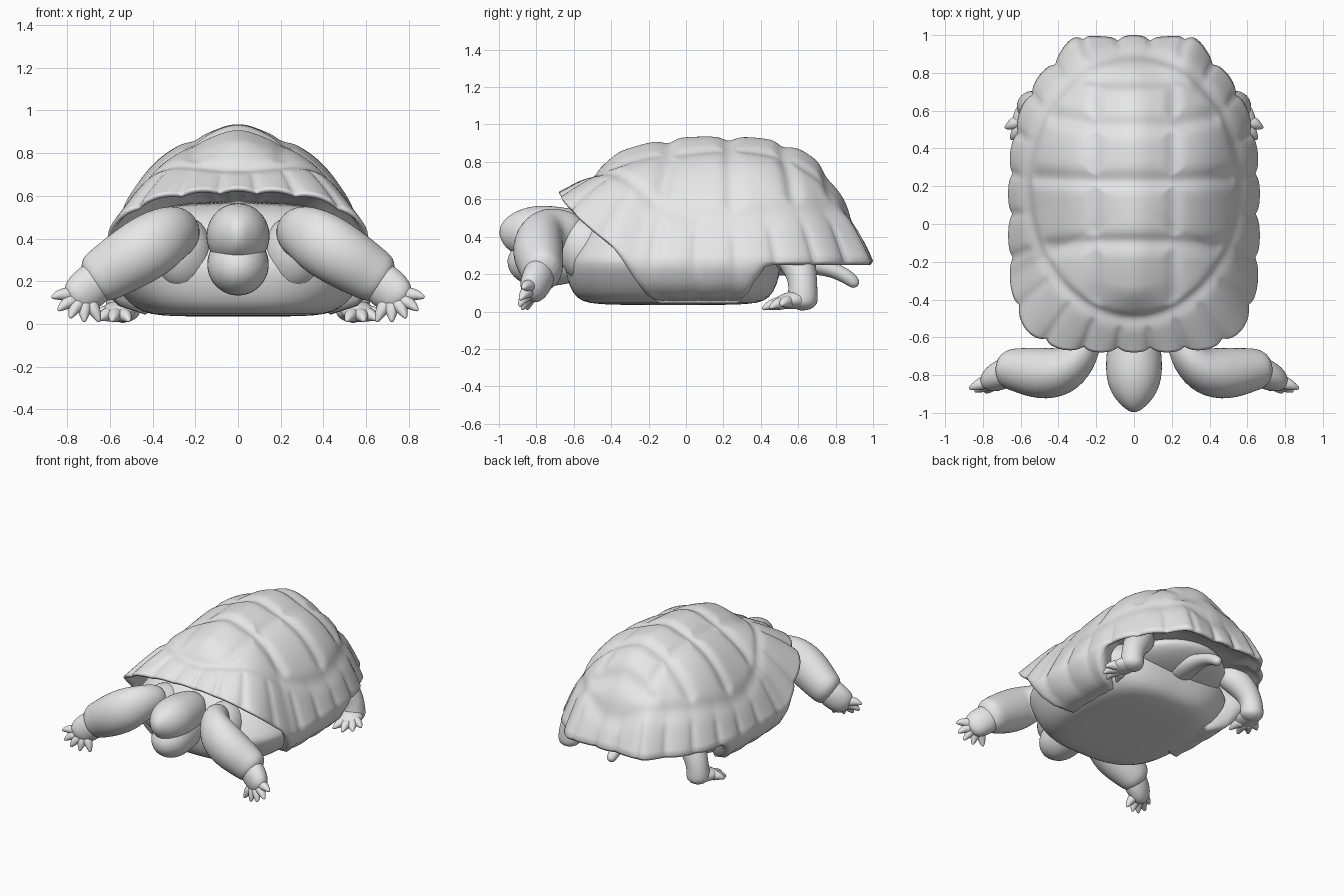
import bpy, bmesh
from math import sin, cos, pi, exp, hypot
from mathutils import Vector

cube = bpy.data.objects.get("Cube")
if cube:
    bpy.data.objects.remove(cube, do_unlink=True)

grey = bpy.data.materials.new("plain_grey")
grey.use_nodes = True
grey.diffuse_color = (0.8, 0.8, 0.8, 1)
grey.node_tree.nodes["Principled BSDF"].inputs["Base Color"].default_value = (0.8, 0.8, 0.8, 1)


def loft(name, rings, start, end, subdivide=0):
    """Skin closed rings of points, closing both ends on a pole."""
    bm = bmesh.new()
    loops = [[bm.verts.new(p) for p in ring] for ring in rings]
    n = len(loops[0])
    for lo, hi in zip(loops, loops[1:]):
        for i in range(n):
            j = (i + 1) % n
            bm.faces.new((lo[i], lo[j], hi[j], hi[i]))
    for loop, pole in ((loops[0], start), (loops[-1], end)):
        tip = bm.verts.new(pole)
        for i in range(n):
            bm.faces.new((loop[i], loop[(i + 1) % n], tip))
    bmesh.ops.recalc_face_normals(bm, faces=bm.faces)
    mesh = bpy.data.meshes.new(name)
    bm.to_mesh(mesh)
    bm.free()
    mesh.materials.append(grey)
    mesh.polygons.foreach_set("use_smooth", [True] * len(mesh.polygons))
    obj = bpy.data.objects.new(name, mesh)
    bpy.context.collection.objects.link(obj)
    if subdivide:
        mod = obj.modifiers.new("smooth", "SUBSURF")
        mod.levels = mod.render_levels = subdivide


def tube(name, path, side=1, up=(0, 0, 1), sides=12):
    """Limb through (x, y, z, half width, half depth) stations."""
    pts = [Vector((p[0] * side, p[1], p[2])) for p in path]
    rings = []
    for i, p in enumerate(pts):
        t = (pts[min(i + 1, len(pts) - 1)] - pts[max(i - 1, 0)]).normalized()
        u = t.cross(Vector(up)).normalized()
        v = u.cross(t)
        a, b = path[i][3] * 1.04, path[i][4] * 1.04
        rings.append([p + u * a * cos(k * 2 * pi / sides) + v * b * sin(k * 2 * pi / sides)
                      for k in range(sides)])
    first = pts[0] + (pts[0] - pts[1]).normalized() * path[0][3] * 0.5
    last = pts[-1] + (pts[-1] - pts[-2]).normalized() * path[-1][3] * 0.5
    loft(name, rings, first, last, 2)


def superellipse(a, n):
    r = (abs(cos(a)) ** n + abs(sin(a)) ** n) ** (-1 / n)
    return r * cos(a), r * sin(a)


def groove(d, width):
    return exp(-(d / width) ** 2)


def ramp(x, lo, hi):
    """Smooth step from 0 at lo to 1 at hi."""
    t = min(max((x - lo) / (hi - lo), 0), 1)
    return t * t * (3 - 2 * t)


# Upper shell: domed surface with puffed scutes inside an oval, and a scalloped margin
SEGMENTS, RINGS = 240, 64
CROSS_SEAMS = (-0.1, 0.23, 0.53, 0.77)
HUB = Vector((0, 0.15, 0.25))


def rim(a, f=1):
    u, v = superellipse(a, 4.5 if sin(a) < 0 else 2.4)
    size = 1 + (0.018 * abs(cos(12 * a)) - 0.008) * f ** 8
    if sin(a) > 0:
        size += 0.06 * groove(abs(cos(a)) - 0.42, 0.12) * f ** 3
    x, y = 0.66 * u * size, 0.16 + 0.832 * v * size
    lift = min(max((-0.28 - y) / 0.4, 0), 1)
    return x, y, 0.27 + lift * (0.37 - 0.15 * x * x), v


def shell_point(a, f):
    x1, y1, z1, v = rim(a, f)
    x, y = x1 * f, 0.1 * (1 - f) + y1 * f
    z = z1 + (0.875 - z1) * (1 - f ** (3 + 0.9 * v))
    oval = hypot(x / 0.57, (y - 0.2) / 0.71)
    inner = 1 - ramp(oval, 0.9, 1.02)
    # Raised row of scutes along the spine
    z += 0.06 * groove(x, 0.15) * (1 - ramp(oval, 0.75, 1.02))
    fan = 1 + 0.5 * max(abs(x) - 0.2, 0)
    across = max(groove(y - 0.1 - (s - 0.1) * fan, 0.045) for s in CROSS_SEAMS)
    along = groove(abs(x) - 0.21, 0.04) * 0.6
    seam = max(max(across, along) * inner, groove(oval - 1, 0.05) * 0.7,
               groove(cos(12 * a), 0.3) * ramp(oval, 1, 1.1) * 0.5)
    return HUB + (Vector((x, y, z)) - HUB) * (1 - 0.03 * seam)


angles = [i * 2 * pi / SEGMENTS for i in range(SEGMENTS)]
shell_rings = [[shell_point(a, i / RINGS) for a in angles] for i in range(1, RINGS + 1)]
# Hollow underside front and back, with a bridge down to the lower shell at the sides
for f, drop, bridge_f, bridge_z in ((0.985, -0.02, 0.985, 0.22), (0.95, -0.005, 0.94, 0.15),
                                    (0.88, 0.05, 0.84, 0.085), (0.7, 0.09, 0.66, 0.045)):
    ring = []
    for a in angles:
        x, y, z, v = rim(a)
        w = ramp(y, -0.4, -0.26) * (1 - ramp(y, 0.36, 0.48))
        g = f + (bridge_f - f) * w
        ring.append((x * g, 0.1 * (1 - g) + y * g, (z + drop) * (1 - w) + bridge_z * w))
    shell_rings.append(ring)
loft("upper_shell", shell_rings, shell_point(0, 0), (0, 0.1, 0.44))

# Lower shell and body: flat-bottomed bowl filling the upper shell
body_rings = []
for wide, deep, z in ((0.3, 0.3, 0.035), (0.55, 0.7, 0.037), (0.68, 0.84, 0.055),
                      (0.78, 0.92, 0.1), (0.88, 0.97, 0.18), (0.96, 0.99, 0.26),
                      (0.94, 0.97, 0.3), (0.88, 0.9, 0.37), (0.8, 0.82, 0.46), (0.6, 0.65, 0.56)):
    ring = []
    for a in angles[::3]:
        u, v = superellipse(a, 3)
        ring.append((0.66 * u * wide, -0.07 + 0.585 * v * deep, z))
    body_rings.append(ring)
loft("lower_shell", body_rings, (0, -0.07, 0.035), (0, -0.07, 0.58), 1)

# Head: skull over a separate lower jaw
tube("skull", [(0, -0.5, 0.4, 0.12, 0.13), (0, -0.7, 0.41, 0.15, 0.155),
               (0, -0.82, 0.415, 0.15, 0.155), (0, -0.92, 0.42, 0.11, 0.115),
               (0, -0.98, 0.41, 0.045, 0.065)])
tube("lower_jaw", [(0, -0.55, 0.3, 0.13, 0.14), (0, -0.75, 0.28, 0.15, 0.15),
                   (0, -0.85, 0.265, 0.138, 0.135), (0, -0.925, 0.27, 0.085, 0.085)])

# Tail and the skin around it
tube("tail", [(0, 0.4, 0.28, 0.14, 0.1), (0, 0.62, 0.26, 0.08, 0.06),
              (0, 0.76, 0.235, 0.05, 0.042), (0, 0.86, 0.19, 0.042, 0.04),
              (0, 0.91, 0.145, 0.032, 0.032)])
tube("rump_skin", [(0, 0.3, 0.3, 0.42, 0.12), (0, 0.5, 0.31, 0.4, 0.1),
                   (0, 0.66, 0.33, 0.28, 0.07)])

FINGERS = [(0.87, -0.87, 0.125), (0.84, -0.885, 0.065), (0.785, -0.89, 0.03),
           (0.72, -0.875, 0.012), (0.65, -0.85, 0.012)]
TOES = [(0.68, 0.51, 0.035), (0.65, 0.45, 0.02), (0.59, 0.41, 0.015), (0.51, 0.42, 0.015)]


def digits(name, base, tips, side):
    """Short blunt claws fanning from a foot."""
    for i, tip in enumerate(tips):
        b, e = Vector(base), Vector(tip)
        root = b.lerp(e, 0.35)
        mid = root.lerp(e, 0.6) + Vector((0, 0, 0.012))
        stations = [(*root, 0.042, 0.042), (*mid, 0.031, 0.03), (*e, 0.011, 0.011)]
        tube(f"{name}_{i + 1}", stations, side, sides=8)


for side, label in ((1, "left"), (-1, "right")):
    # Front limb
    tube(f"{label}_shoulder_skin", [(0.24, -0.42, 0.34, 0.14, 0.17),
                                    (0.27, -0.58, 0.33, 0.15, 0.18),
                                    (0.27, -0.65, 0.32, 0.1, 0.13)], side)
    tube(f"{label}_front_leg", [(0.25, -0.58, 0.43, 0.09, 0.1), (0.29, -0.72, 0.435, 0.1, 0.13),
                                (0.38, -0.785, 0.385, 0.135, 0.155), (0.5, -0.795, 0.31, 0.14, 0.15),
                                (0.62, -0.77, 0.235, 0.115, 0.13), (0.68, -0.77, 0.2, 0.105, 0.12)], side)
    tube(f"{label}_front_foot", [(0.62, -0.77, 0.23, 0.085, 0.1), (0.715, -0.8, 0.155, 0.08, 0.105),
                                 (0.77, -0.835, 0.105, 0.06, 0.085)], side)
    digits(f"{label}_front_claw", (0.72, -0.81, 0.14), FINGERS, side)
    # Hind limb
    tube(f"{label}_hind_leg", [(0.38, 0.54, 0.36, 0.11, 0.1), (0.47, 0.6, 0.27, 0.1, 0.1),
                               (0.53, 0.625, 0.17, 0.08, 0.075), (0.54, 0.625, 0.09, 0.08, 0.08),
                               (0.54, 0.62, 0.035, 0.085, 0.085)], side, up=(0, 1, 0))
    tube(f"{label}_hind_foot", [(0.54, 0.63, 0.065, 0.07, 0.055), (0.565, 0.55, 0.06, 0.085, 0.047),
                                (0.575, 0.49, 0.045, 0.07, 0.034)], side)
    digits(f"{label}_hind_claw", (0.56, 0.57, 0.06), TOES, side)
